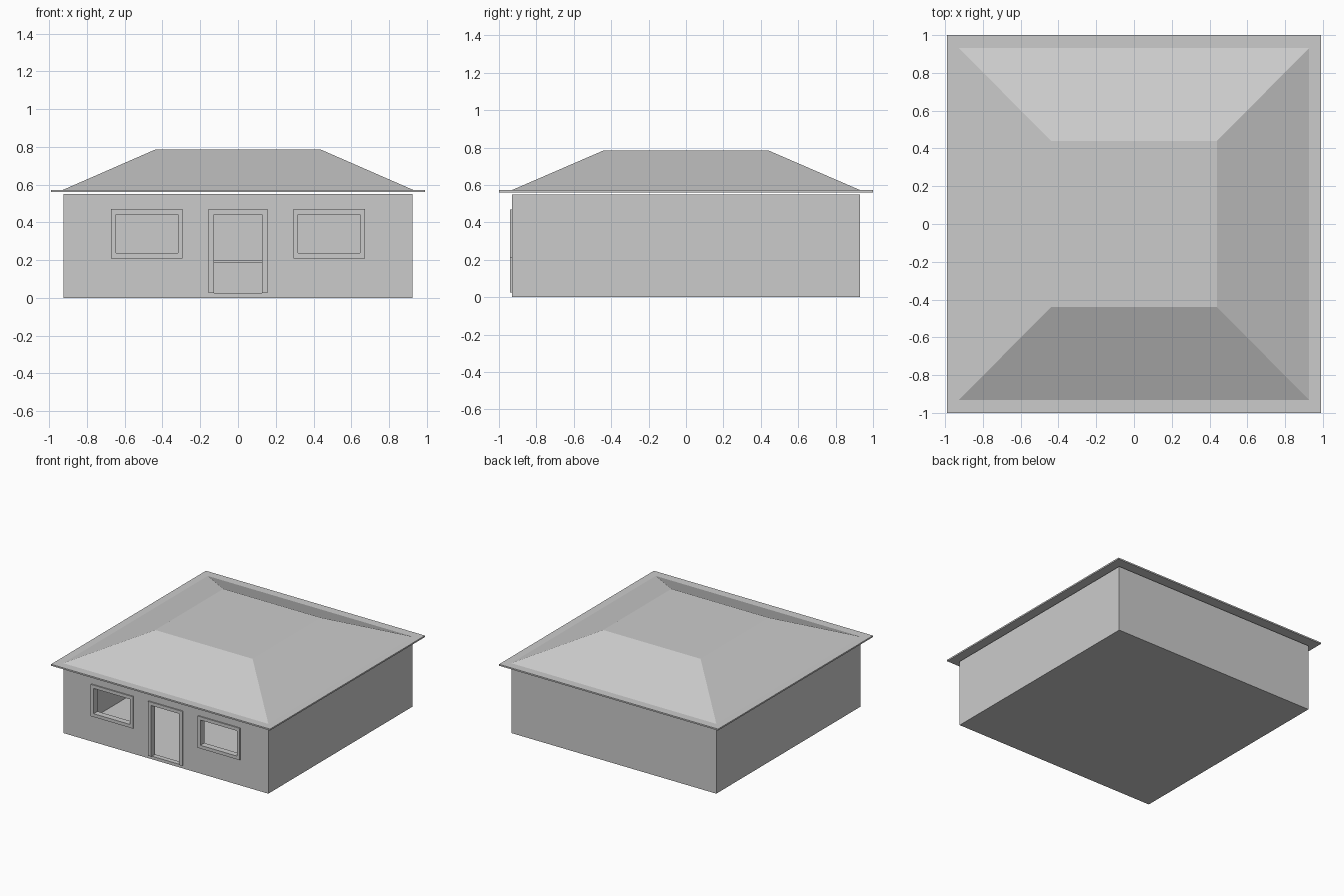
import bpy, bmesh

if "Cube" in bpy.data.objects:
    bpy.data.objects.remove(bpy.data.objects["Cube"])


def box(name, lo, hi, taper=None):
    """Axis-aligned box from corner lo to corner hi; taper gives top half-sizes."""
    bm = bmesh.new()
    bmesh.ops.create_cube(bm, size=1)
    for v in bm.verts:
        top = v.co.z > 0
        for i in range(3):
            v.co[i] = hi[i] if v.co[i] > 0 else lo[i]
        if top and taper:
            v.co.x = taper[0] if v.co.x > 0 else -taper[0]
            v.co.y = taper[1] if v.co.y > 0 else -taper[1]
    mesh = bpy.data.meshes.new(name)
    bm.to_mesh(mesh)
    bm.free()
    ob = bpy.data.objects.new(name, mesh)
    bpy.context.collection.objects.link(ob)
    return ob


def cut(target, lo, hi):
    """Subtract a hidden box from target."""
    cutter = box("cutter", lo, hi)
    cutter.hide_render = True
    cutter.hide_set(True)
    mod = target.modifiers.new("cut", "BOOLEAN")
    mod.operation = "DIFFERENCE"
    mod.solver = "EXACT"
    mod.object = cutter


WX, WY, T = 0.925, 0.93, 0.04   # wall half-sizes and thickness
FRONT = -WY - 0.01              # front of the door and window frames

# Hollow walls with floor
walls = box("walls", (-WX, -WY, 0), (WX, WY, 0.55))
cut(walls, (-WX + T, -WY + T, 0.012), (WX - T, WY - T, 0.7))


def opening(name, cx, outer, inner, z_outer, z_inner):
    """Cut an opening in the front wall and surround it with a raised frame."""
    cut(walls, (cx - inner, -1.1, z_inner[0]), (cx + inner, -WY + T + 0.05, z_inner[1]))
    frame = box(name, (cx - outer, FRONT, z_outer[0]), (cx + outer, -WY + 0.001, z_outer[1]))
    # a door has no bottom rail, so its cutter runs past the base
    low = z_inner[0] if z_inner[0] > z_outer[0] else z_inner[0] - 0.1
    cut(frame, (cx - inner, -1.1, low), (cx + inner, -0.8, z_inner[1]))


# Door and two windows
opening("door_frame", 0, 0.156, 0.126, (0.025, 0.47), (0.025, 0.443))
for side, name in ((-1, "left_window_frame"), (1, "right_window_frame")):
    opening(name, side * 0.483, 0.19, 0.164, (0.21, 0.47), (0.237, 0.443))

# Thin rail on the inside of the back wall, seen through the door
box("inner_rail", (-WX + T, WY - T - 0.015, 0.185), (WX - T, WY - T + 0.001, 0.2))

# Eaves slab and hipped roof with a flat top
box("eaves", (-0.99, -1, 0.56), (0.99, 1, 0.572))
box("roof", (-0.93, -0.935, 0.571), (0.93, 0.935, 0.785), taper=(0.44, 0.44))
